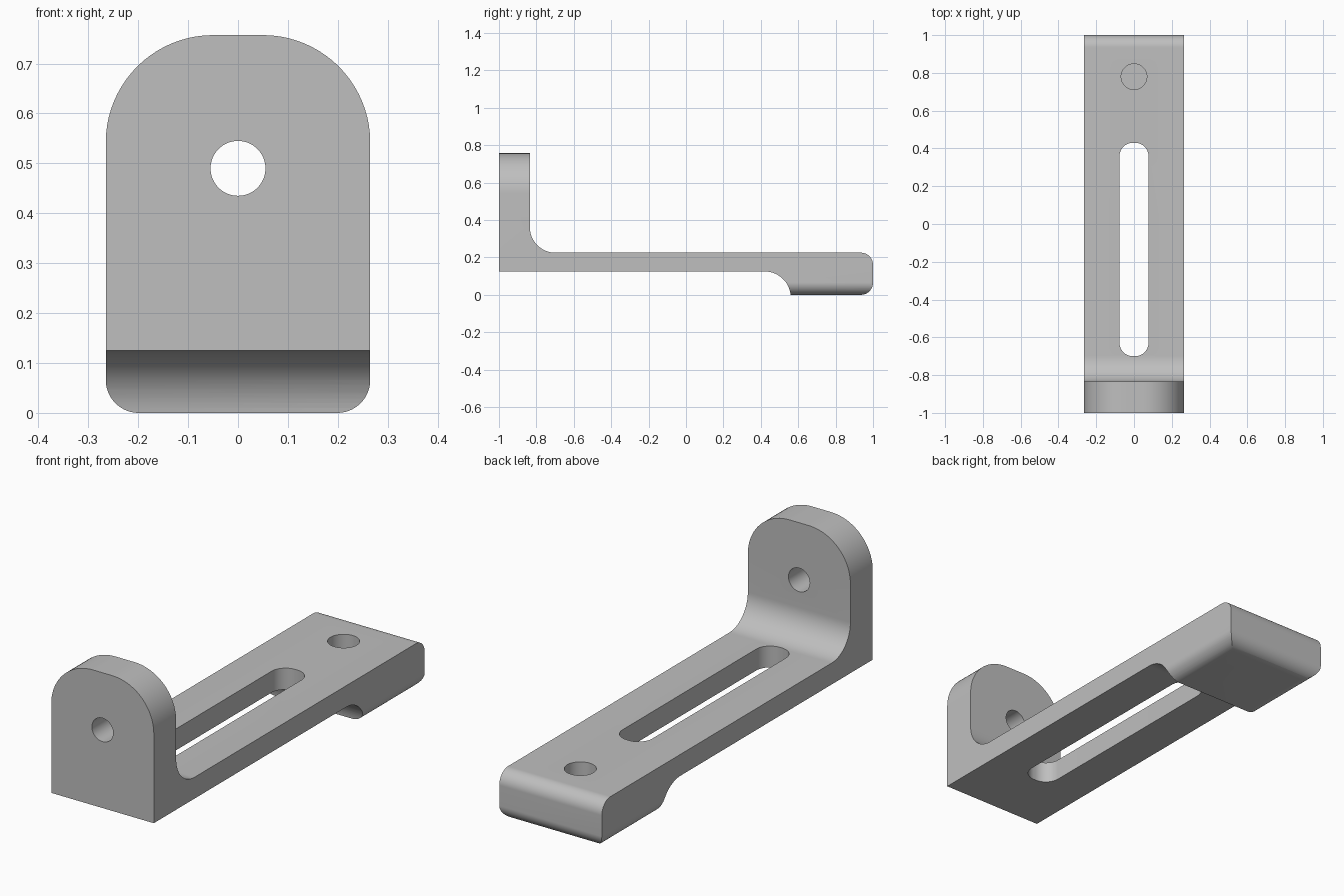
import bpy, bmesh
from math import sin, cos, pi, radians
from mathutils import Vector

cube = bpy.data.objects.get("Cube")
if cube:
    bpy.data.objects.remove(cube, do_unlink=True)

grey = bpy.data.materials.new("satin grey")
grey.use_nodes = True
colour = (0.52, 0.52, 0.52, 1)
grey.diffuse_color = colour
grey.node_tree.nodes["Principled BSDF"].inputs["Base Color"].default_value = colour


def rounded(corners, steps=20):
    """Outline from (u, v, fillet radius) right-angled corners."""
    points = []
    for i, (u, v, r) in enumerate(corners):
        here = Vector((u, v))
        if r == 0:
            points.append(here)
            continue
        back = (Vector(corners[i - 1][:2]) - here).normalized()
        ahead = (Vector(corners[(i + 1) % len(corners)][:2]) - here).normalized()
        centre = here + (back + ahead) * r
        for k in range(steps + 1):
            a = k / steps * pi / 2
            points.append(centre - ahead * r * cos(a) - back * r * sin(a))
    return points


def circle(u, v, r, steps=64):
    return [Vector((u + r * cos(2 * pi * k / steps), v + r * sin(2 * pi * k / steps)))
            for k in range(steps)]


def extrude(name, outline, axis, start, end):
    """Prism of the outline along one axis; outline is in the other two."""
    place = {"x": lambda u, v, w: (w, u, v),
             "y": lambda u, v, w: (u, w, v),
             "z": lambda u, v, w: (u, v, w)}[axis]
    bm = bmesh.new()
    face = bm.faces.new([bm.verts.new(place(p.x, p.y, start)) for p in outline])
    grown = bmesh.ops.extrude_face_region(bm, geom=[face])["geom"]
    shift = Vector(place(0, 0, end - start))
    bmesh.ops.translate(bm, vec=shift,
                        verts=[g for g in grown if isinstance(g, bmesh.types.BMVert)])
    bmesh.ops.recalc_face_normals(bm, faces=bm.faces)
    mesh = bpy.data.meshes.new(name)
    bm.to_mesh(mesh)
    bm.free()
    mesh.materials.append(grey)
    obj = bpy.data.objects.new(name, mesh)
    bpy.context.collection.objects.link(obj)
    return obj


# Side profile: upright plate, long base and thick rear foot
profile = rounded([(-1, 0.125, 0), (0.56, 0.125, 0), (0.56, 0, 0), (1, 0, 0.065),
                   (1, 0.225, 0.065), (-0.835, 0.225, 0.137), (-0.835, 0.757, 0),
                   (-1, 0.757, 0)])
# Concave curve where the foot meets the underside of the base
curve = [Vector((0.42 + 0.14 * sin(a), -0.015 + 0.14 * cos(a)))
         for a in [k / 20 * radians(84) for k in range(21)]]
profile[1:3] = curve + [Vector((0.56, 0))]
bracket = extrude("bracket", profile, "x", -0.4, 0.4)

# Front envelope, then slot and holes
w = 0.265
envelope = extrude("envelope_cutter", rounded(
    [(-w, 0, 0.066), (w, 0, 0.066), (w, 0.757, 0.215), (-w, 0.757, 0.215)]),
    "y", -1.1, 1.1)
slot = extrude("slot_cutter", rounded(
    [(-0.077, -0.7, 0.072), (0.077, -0.7, 0.072), (0.077, 0.43, 0.072),
     (-0.077, 0.43, 0.072)]), "z", 0.05, 0.4)
upright_hole = extrude("upright_hole_cutter", circle(0, 0.49, 0.055), "y", -1.1, -0.7)
foot_hole = extrude("foot_hole_cutter", circle(0, 0.78, 0.068), "z", 0.075, 0.4)

for cutter, operation in ((envelope, "INTERSECT"), (slot, "DIFFERENCE"),
                          (upright_hole, "DIFFERENCE"), (foot_hole, "DIFFERENCE")):
    mod = bracket.modifiers.new(cutter.name, "BOOLEAN")
    mod.operation = operation
    mod.solver = "EXACT"
    mod.object = cutter
    cutter.hide_render = True

# Bake the cuts, drop the cutters, smooth the curved walls
bpy.context.view_layer.objects.active = bracket
bracket.select_set(True)
for mod in list(bracket.modifiers):
    cutter = mod.object
    bpy.ops.object.modifier_apply(modifier=mod.name)
    bpy.data.objects.remove(cutter, do_unlink=True)
bpy.ops.object.shade_smooth_by_angle(angle=radians(30))
